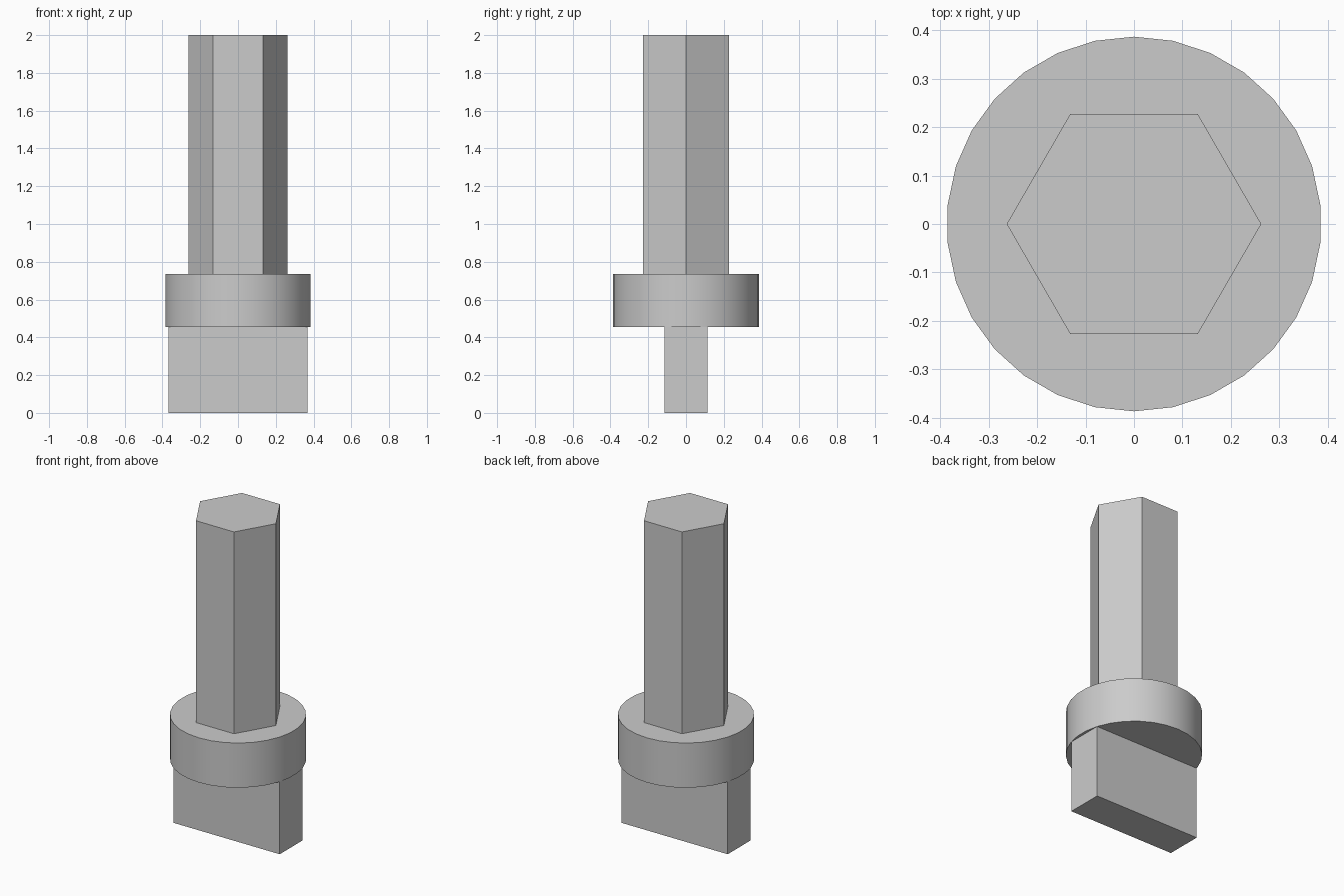
import bpy, bmesh, math
from mathutils import Matrix

cube = bpy.data.objects.get("Cube")
if cube:
    bpy.data.objects.remove(cube, do_unlink=True)

# Single plain grey metal
GREY = (0.6, 0.6, 0.6, 1.0)
metal = bpy.data.materials.new("grey metal")
metal.use_nodes = True
metal.diffuse_color = GREY
metal.node_tree.nodes["Principled BSDF"].inputs["Base Color"].default_value = GREY


def finish(name, bm):
    mesh = bpy.data.meshes.new(name)
    bm.to_mesh(mesh)
    bm.free()
    mesh.materials.append(metal)
    obj = bpy.data.objects.new(name, mesh)
    bpy.context.collection.objects.link(obj)
    return obj


def prism(name, sides, radius, bottom, top, turn=0.0):
    bm = bmesh.new()
    place = Matrix.Translation((0, 0, (bottom + top) / 2)) @ Matrix.Rotation(turn, 4, "Z")
    bmesh.ops.create_cone(bm, cap_ends=True, segments=sides, radius1=radius,
                          radius2=radius, depth=top - bottom, matrix=place)
    return finish(name, bm)


def box(name, width, depth, bottom, top):
    bm = bmesh.new()
    place = (Matrix.Translation((0, 0, (bottom + top) / 2))
             @ Matrix.Diagonal((width, depth, top - bottom, 1)))
    bmesh.ops.create_cube(bm, size=1, matrix=place)
    return finish(name, bm)


# Flat drive blade, round collar, hexagonal shank
box("drive_blade", 0.738, 0.228, 0, 0.455)
collar = prism("collar", 30, 0.387, 0.455, 0.735)
prism("hex_shank", 6, 0.263, 0.735, 2, math.radians(30))

# Smooth the collar wall, keeping its rims sharp
bpy.ops.object.select_all(action="DESELECT")
collar.select_set(True)
bpy.context.view_layer.objects.active = collar
bpy.ops.object.shade_smooth_by_angle(angle=math.radians(30))
